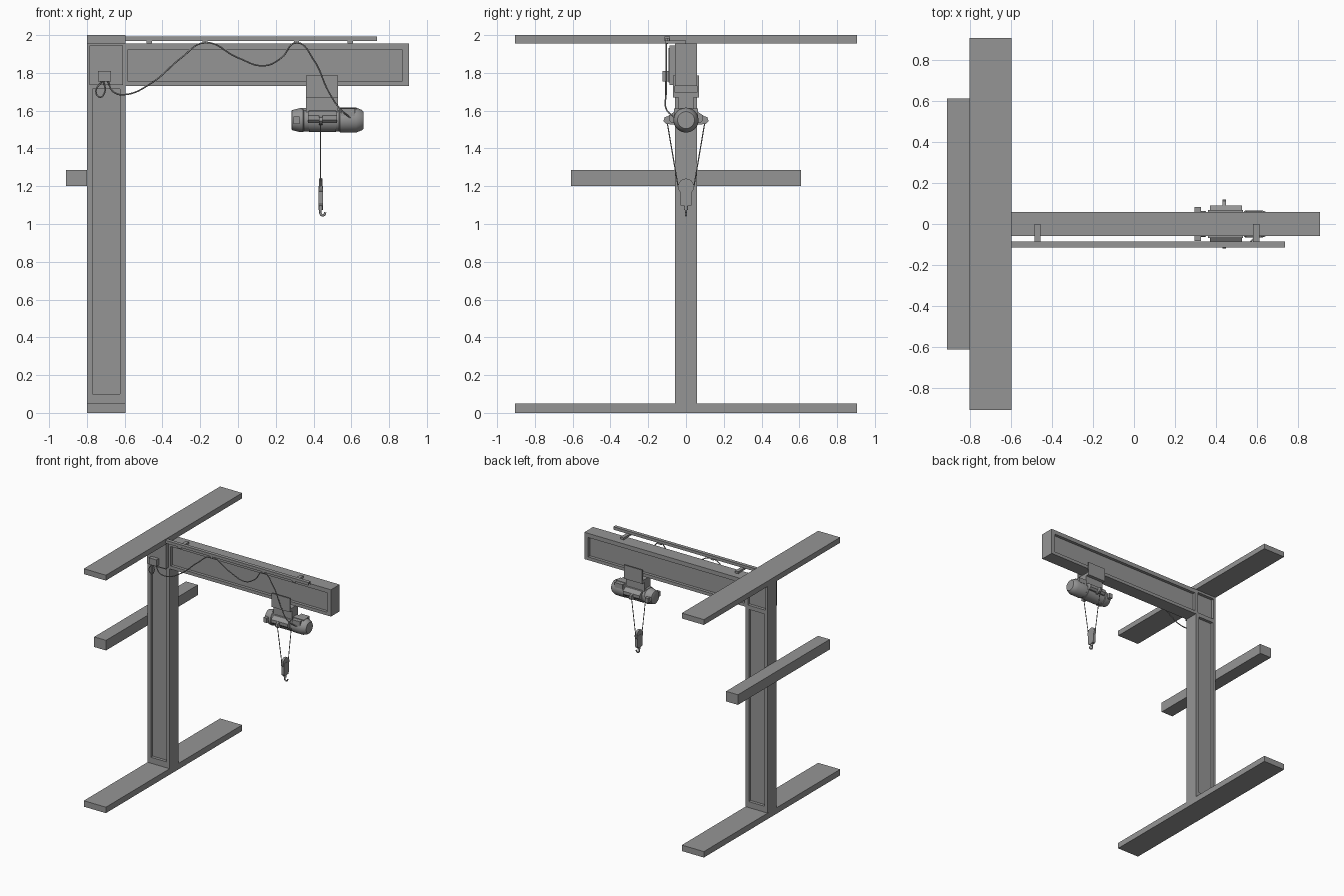
import bpy, bmesh, math
from mathutils import Vector, Matrix

if "Cube" in bpy.data.objects:
    bpy.data.objects.remove(bpy.data.objects["Cube"], do_unlink=True)

GREY = (0.3, 0.3, 0.3, 1)
steel = bpy.data.materials.new("steel grey")
steel.use_nodes = True
steel.diffuse_color = GREY
steel.node_tree.nodes["Principled BSDF"].inputs["Base Color"].default_value = GREY


def finish(bm, name, smooth=False):
    bmesh.ops.recalc_face_normals(bm, faces=bm.faces)
    mesh = bpy.data.meshes.new(name)
    bm.to_mesh(mesh)
    bm.free()
    mesh.materials.append(steel)
    ob = bpy.data.objects.new(name, mesh)
    bpy.context.collection.objects.link(ob)
    if smooth:
        bpy.ops.object.select_all(action='DESELECT')
        ob.select_set(True)
        bpy.context.view_layer.objects.active = ob
        bpy.ops.object.shade_smooth_by_angle(angle=math.radians(35))
    return ob


def box(name, x, y, z):
    bm = bmesh.new()
    bmesh.ops.create_cube(bm, size=1)
    for v in bm.verts:
        v.co = Vector([(r[0] + r[1]) / 2 + c * (r[1] - r[0]) for c, r in zip(v.co, (x, y, z))])
    return finish(bm, name)


def panelled(name, x, z, px, pz, depth=0.025, half=0.058):
    """Box with a sunken rectangular panel on its front and back."""
    bm = bmesh.new()

    def loop(xr, zr, y):
        return [bm.verts.new((a, y, b)) for a, b in
                ((xr[0], zr[0]), (xr[1], zr[0]), (xr[1], zr[1]), (xr[0], zr[1]))]

    def bridge(a, b):
        for i in range(4):
            j = (i + 1) % 4
            bm.faces.new((a[i], a[j], b[j], b[i]))

    outer = []
    for s in (-1, 1):
        rim, lip = loop(x, z, s * half), loop(px, pz, s * half)
        floor = loop(px, pz, s * (half - depth))
        bridge(rim, lip)
        bridge(lip, floor)
        bm.faces.new(floor)
        outer.append(rim)
    bridge(*outer)
    return finish(bm, name)


def lathe_x(name, profile, centre, steps=32):
    """Turn (x, radius) points around a line along x."""
    bm = bmesh.new()
    rings = []
    for x, r in profile:
        rings.append([bm.verts.new((x, centre[0] + r * math.cos(2 * math.pi * k / steps),
                                    centre[1] + r * math.sin(2 * math.pi * k / steps)))
                      for k in range(steps)])
    for a, b in zip(rings, rings[1:]):
        for k in range(steps):
            n = (k + 1) % steps
            bm.faces.new((a[k], a[n], b[n], b[k]))
    bm.faces.new(rings[0])
    bm.faces.new(rings[-1])
    return finish(bm, name, True)


def prism_x(name, outline, x):
    """Extrude a (y, z) outline between two x values."""
    bm = bmesh.new()
    a, b = [[bm.verts.new((xx, *p)) for p in outline] for xx in x]
    bm.faces.new(a)
    bm.faces.new(b)
    for i in range(len(a)):
        j = (i + 1) % len(a)
        bm.faces.new((a[i], a[j], b[j], b[i]))
    return finish(bm, name)


def tube(name, points, radius, smooth=True):
    cu = bpy.data.curves.new(name, 'CURVE')
    cu.dimensions = '3D'
    cu.bevel_depth = radius
    cu.bevel_resolution = 2
    cu.resolution_u = 8
    cu.use_fill_caps = True
    sp = cu.splines.new('BEZIER')
    sp.bezier_points.add(len(points) - 1)
    for bp, p in zip(sp.bezier_points, points):
        bp.co = p
        bp.handle_left_type = bp.handle_right_type = 'AUTO' if smooth else 'VECTOR'
    cu.materials.append(steel)
    ob = bpy.data.objects.new(name, cu)
    bpy.context.collection.objects.link(ob)
    return ob


# Frame: plates, column, corner and jib
COL = (-0.80, -0.595)
JIB_Z = (1.73, 1.955)
box("base_plate", COL, (-0.905, 0.905), (0, 0.05))
box("top_plate", COL, (-0.905, 0.905), (1.955, 2.0))
box("rear_crossbar", (-0.91, -0.80), (-0.61, 0.61), (1.2, 1.285))
panelled("column", COL, (0.05, 1.73), (-0.77, -0.625), (0.10, 1.715))
panelled("corner_block", COL, JIB_Z, (-0.78, -0.615), (1.75, 1.935))
panelled("jib_beam", (-0.595, 0.905), JIB_Z, (-0.585, 0.87), (1.757, 1.92))

# Control cover and junction box on the corner
box("corner_cover", (-0.785, -0.608), (-0.088, -0.03), (1.737, 1.945))
box("corner_cover_face", (-0.773, -0.62), (-0.092, -0.085), (1.748, 1.933))
box("junction_box", (-0.74, -0.672), (-0.125, -0.09), (1.755, 1.81))

# Cable rail with brackets and hangers
box("rail_top", (-0.595, 0.735), (-0.115, -0.085), (1.983, 1.992))
for y in (-0.115, -0.091):
    box("rail_lip", (-0.595, 0.735), (y, y + 0.006), (1.968, 1.985))
for x in (-0.47, 0.595):
    box("rail_bracket", (x - 0.015, x + 0.015), (-0.11, 0), (1.955, 1.972))
for x in (-0.175, 0.31):
    box("cable_hanger", (x - 0.014, x + 0.014), (-0.108, -0.094), (1.952, 1.982))

# Draped supply cable
drape = [(-0.72, 1.757), (-0.752, 1.70), (-0.73, 1.672), (-0.705, 1.70), (-0.712, 1.757)]
tube("cable_loop", [(x, -0.108, z) for x, z in drape], 0.004)
run = [(-0.69, 1.757), (-0.66, 1.70), (-0.60, 1.685), (-0.46, 1.745), (-0.30, 1.88),
       (-0.175, 1.96), (0.0, 1.88), (0.14, 1.838), (0.23, 1.88), (0.31, 1.96),
       (0.40, 1.87), (0.48, 1.70), (0.54, 1.61)]
tube("supply_cable", [(x, -0.105, z) for x, z in run] + [(0.595, -0.06, 1.562)], 0.004)

# Trolley hugging the jib
for s in (-1, 1):
    box("trolley_side", (0.36, 0.53), sorted((s * 0.059, s * 0.068)), (1.67, 1.785))
box("trolley_bottom", (0.36, 0.53), (-0.068, 0.068), (1.67, 1.695))
box("trolley_neck", (0.36, 0.53), (-0.04, 0.04), (1.59, 1.67))
box("motor_saddle", (0.34, 0.63), (-0.028, 0.028), (1.58, 1.615))

# Hoist motor
HZ = 1.55
lathe_x("hoist_body", [(0.282, 0.045), (0.286, 0.053), (0.33, 0.064), (0.345, 0.064),
                       (0.35, 0.059), (0.535, 0.059), (0.54, 0.066), (0.625, 0.066),
                       (0.655, 0.054), (0.665, 0.045)], (0, HZ))
lathe_x("drum_band", [(0.375, 0.064), (0.52, 0.064)], (0, HZ))
for s in (-1, 1):
    prism_x("drum_guard", [(s * 0.04, 1.535), (s * 0.075, 1.535), (s * 0.09, 1.55),
                           (s * 0.09, 1.575), (s * 0.06, 1.595), (s * 0.04, 1.595)],
            (0.37, 0.525))
    prism_x("rope_guide", [(s * 0.06, 1.525), (s * 0.105, 1.53), (s * 0.12, 1.545),
                           (s * 0.113, 1.565), (s * 0.06, 1.585)], (0.43, 0.448))
    box("end_lug", (0.295, 0.325), sorted((s * 0.04, s * 0.083)), (1.53, 1.57))
    box("terminal_box", (0.545, 0.62), sorted((s * 0.03, s * 0.064)), (1.572, 1.612))
    # Lifting ropes
    tube("lifting_rope", [(0.436, s * 0.1, 1.54), (0.438, s * 0.042, 1.2)], 0.003, False)

# Hook block and hook
HX = 0.438
lathe_x("hook_pulley", [(HX - 0.010, 0.042), (HX + 0.010, 0.042)], (0, 1.198))
prism_x("hook_block", [(-0.033, 1.2), (-0.033, 1.11), (-0.026, 1.095),
                       (0.026, 1.095), (0.033, 1.11), (0.033, 1.2)], (HX - 0.012, HX + 0.012))
tube("hook_shank", [(HX, 0, 1.10), (HX, 0, 1.075)], 0.011, False)
hook = [(HX, 1.08), (HX - 0.003, 1.062), (HX + 0.004, 1.048),
        (HX + 0.017, 1.047), (HX + 0.024, 1.062)]
tube("hook", [(x, 0, z) for x, z in hook], 0.006)
